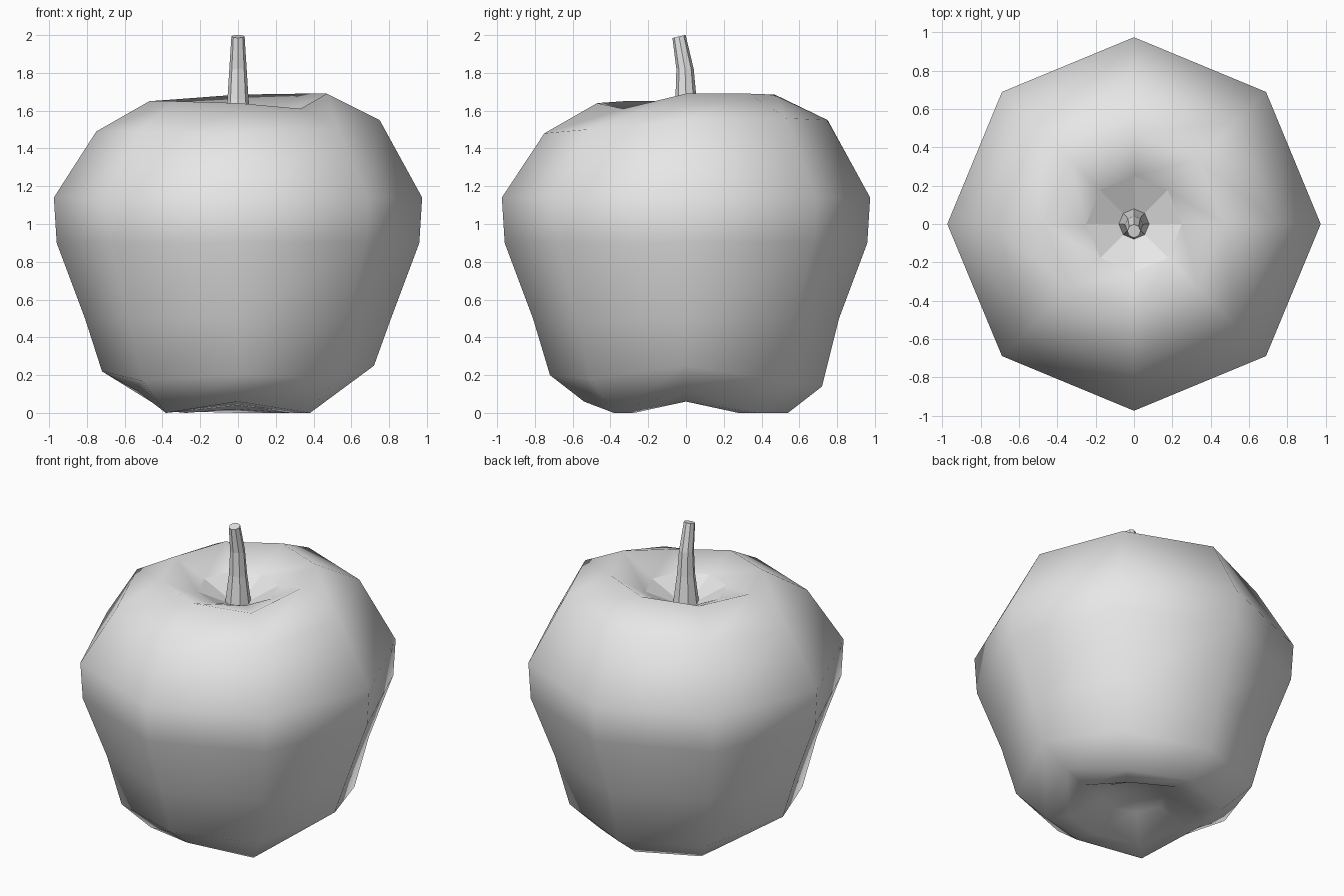
import bpy
import math

cube = bpy.data.objects.get("Cube")
if cube:
    bpy.data.objects.remove(cube, do_unlink=True)

SIDES = 8


def make_material(name, colour):
    mat = bpy.data.materials.new(name)
    mat.use_nodes = True
    mat.diffuse_color = colour
    mat.node_tree.nodes["Principled BSDF"].inputs["Base Color"].default_value = colour
    return mat


def ring(radius, heights, cx=0, cy=0):
    """Eight points; heights is one level or one per corner, starting at +x."""
    if not isinstance(heights, (list, tuple)):
        heights = [heights] * SIDES
    pts = []
    for k, z in enumerate(heights):
        a = math.tau * k / SIDES
        pts.append((cx + radius * math.cos(a), cy + radius * math.sin(a), z))
    return pts


def loft(name, rings, bottom, top, mat):
    """Skin a stack of rings and close both ends with fans."""
    verts = [p for r in rings for p in r]
    first, last = len(verts), len(verts) + 1
    verts += [bottom, top]
    end = (len(rings) - 1) * SIDES
    faces = []
    for k in range(SIDES):
        n = (k + 1) % SIDES
        faces.append((first, n, k))
        faces.append((last, end + k, end + n))
        for i in range(len(rings) - 1):
            b = i * SIDES
            faces.append((b + k, b + n, b + n + SIDES, b + k + SIDES))
    mesh = bpy.data.meshes.new(name)
    mesh.from_pydata(verts, [], faces)
    mesh.materials.append(mat)
    obj = bpy.data.objects.new(name, mesh)
    bpy.context.collection.objects.link(obj)
    return obj


grey = make_material("light grey", (0.8, 0.8, 0.8, 1))

# Fruit body: hollow base, uneven lobes, full shoulders, dimple at the top
body = loft("fruit_body", [
    ring(0.20, 0.13),
    ring(0.39, [0.06, 0, 0.02, 0, 0.06, 0.01, 0.04, 0]),
    ring(0.54, [0.12, 0, 0, 0.01, 0.12, 0, 0.06, 0]),
    ring(0.72, [0.25, 0.17, 0.14, 0.16, 0.22, 0.17, 0.20, 0.18]),
    ring(0.81, 0.50),
    ring(0.96, 0.90),
    ring(0.975, 1.14),
    ring(0.75, [1.55, 1.56, 1.55, 1.52, 1.49, 1.49, 1.48, 1.50]),
    ring(0.47, [1.69, 1.69, 1.685, 1.66, 1.65, 1.65, 1.64, 1.61]),
    ring(0.25, 1.56),
], (0, 0, 0.15), (0, 0, 1.44), grey)

# Smooth skin, faceted dimple floor
for poly in body.data.polygons:
    in_dimple = poly.center.z > 1.4 and poly.center.xy.length < 0.22
    poly.use_smooth = not in_dimple

# Stem: faceted, tapering and bending to the front, with a slanted tip
tip = [1.993 + 0.008 * math.sin(math.tau * k / SIDES) for k in range(SIDES)]
loft("stem", [
    ring(0.08, 1.47),
    ring(0.056, 1.66),
    ring(0.046, 1.82, cy=-0.005),
    ring(0.035, tip, cy=-0.037),
], (0, 0, 1.47), (0, -0.037, 1.993), grey)
